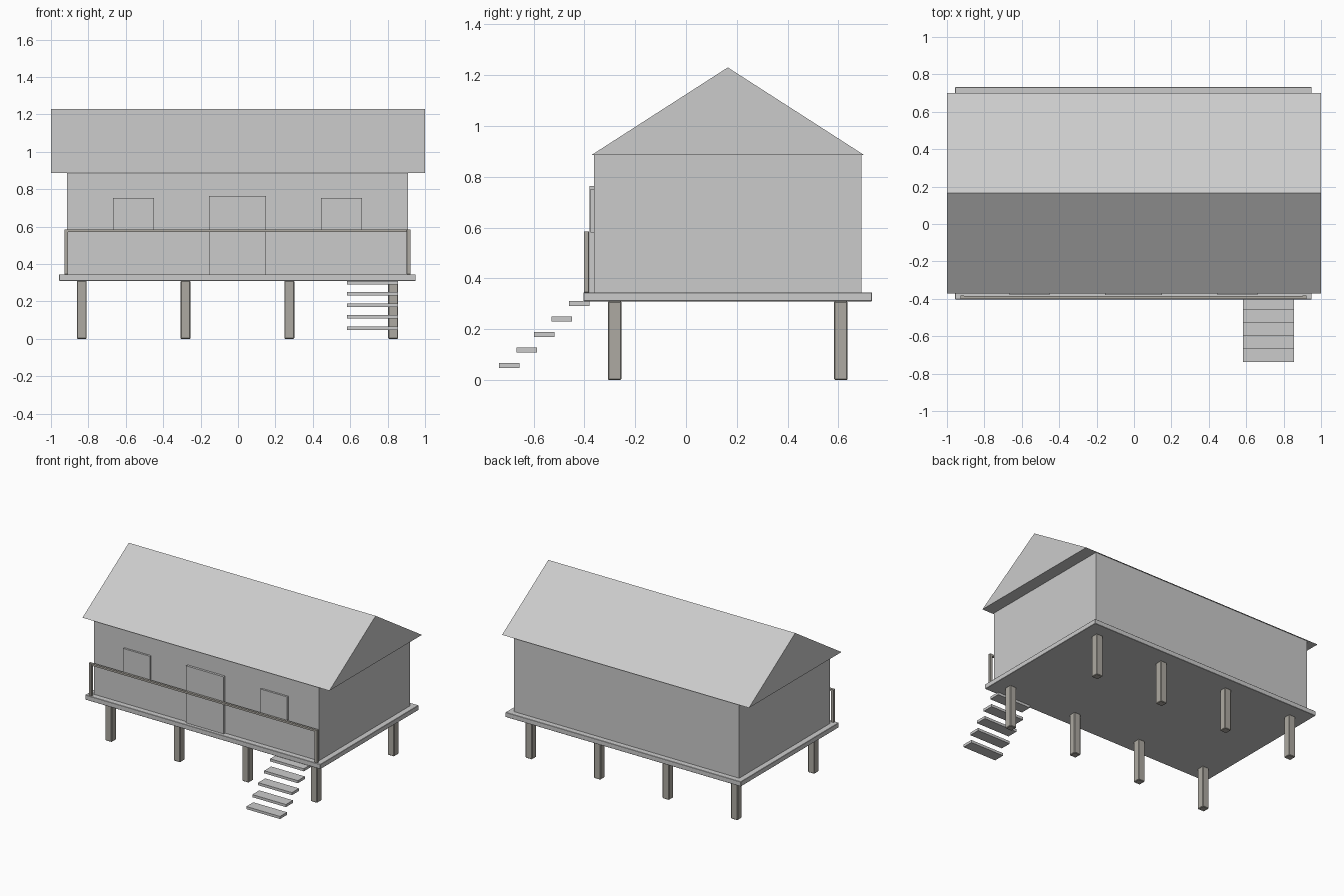
import bpy, bmesh

if "Cube" in bpy.data.objects:
    bpy.data.objects.remove(bpy.data.objects["Cube"])

OX = -0.003  # house body sits slightly left of the roof centre


def finish(name, bm, bevel=0.0, mat=None):
    me = bpy.data.meshes.new(name)
    bmesh.ops.recalc_face_normals(bm, faces=bm.faces)
    bm.to_mesh(me)
    bm.free()
    ob = bpy.data.objects.new(name, me)
    bpy.context.collection.objects.link(ob)
    if bevel:
        mod = ob.modifiers.new("bevel", 'BEVEL')
        mod.width = bevel
        mod.segments = 1
    if mat:
        me.materials.append(mat)
    return ob


def box(name, x0, x1, y0, y1, z0, z1, bevel=0.0, mat=None):
    bm = bmesh.new()
    bmesh.ops.create_cube(bm, size=1)
    for v in bm.verts:
        v.co.x = (x0 + x1) / 2 + v.co.x * (x1 - x0)
        v.co.y = (y0 + y1) / 2 + v.co.y * (y1 - y0)
        v.co.z = (z0 + z1) / 2 + v.co.z * (z1 - z0)
    return finish(name, bm, bevel, mat)


wood = bpy.data.materials.new("weathered_wood")
wood.diffuse_color = (0.42, 0.40, 0.36, 1)
wood.use_nodes = True
wood.node_tree.nodes["Principled BSDF"].inputs["Base Color"].default_value = wood.diffuse_color

# Deck and house body
box("deck", OX - 0.953, OX + 0.953, -0.403, 0.732, 0.31, 0.345, 0.002)
box("house_walls", OX - 0.912, OX + 0.912, -0.362, 0.691, 0.345, 0.887)

# Gable roof: triangular profile extruded along x
bm = bmesh.new()
profile = [(-0.371, 0.886), (0.70, 0.886), (0.1645, 1.23)]
face = bm.faces.new([bm.verts.new((-1, y, z)) for y, z in profile])
ext = bmesh.ops.extrude_face_region(bm, geom=[face])
for g in ext["geom"]:
    if isinstance(g, bmesh.types.BMVert):
        g.co.x = 1
finish("roof", bm)

# Stilts in two rows of four
for row, y in (("front", -0.2805), ("back", 0.6095)):
    for i in range(4):
        x = OX + (i - 1.5) * 0.555
        box(f"{row}_stilt_{i + 1}", x - 0.0265, x + 0.0265,
            y - 0.0265, y + 0.0265, 0, 0.31, 0.004, wood)

# Door and windows
box("door", OX - 0.152, OX + 0.152, -0.379, -0.355, 0.345, 0.763)
for side, s in (("left", -1), ("right", 1)):
    x = OX + s * 0.556
    box(f"{side}_window", x - 0.109, x + 0.109, -0.376, -0.355, 0.58, 0.752)

# Railing along the front
for side, s in (("left", -1), ("right", 1)):
    x = OX + s * 0.915
    box(f"{side}_rail_post", x - 0.010, x + 0.010, -0.402, -0.382,
        0.345, 0.585, 0.001, wood)
box("handrail", OX - 0.925, OX + 0.925, -0.400, -0.384, 0.571, 0.585, 0.0, wood)

# Open stair treads
for i in range(5):
    y = -0.42 - i * 0.069
    z = 0.301 - i * 0.061
    box(f"stair_tread_{i + 1}", 0.583, 0.856, y - 0.0405, y + 0.0405,
        z - 0.0095, z + 0.0095)
